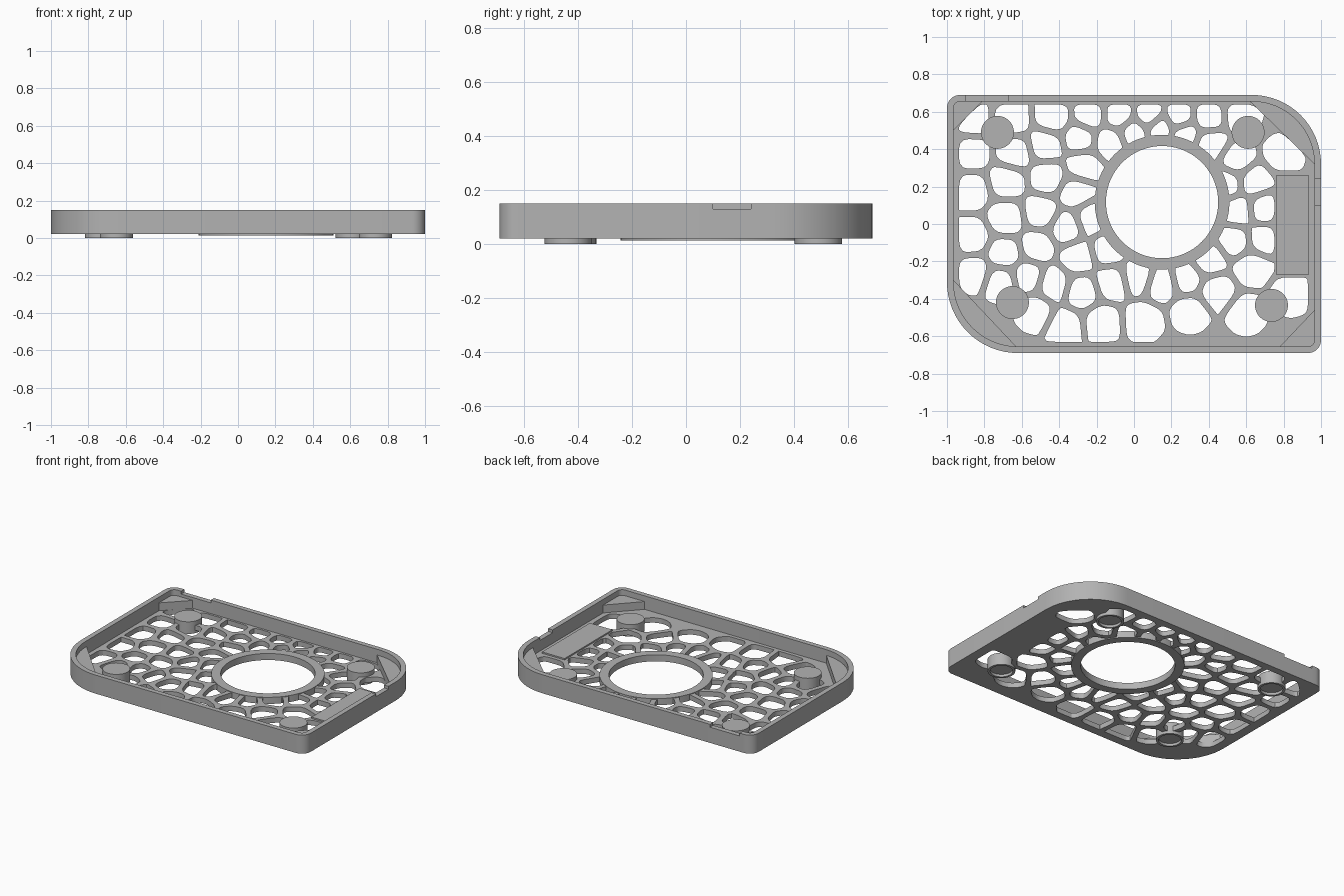
import bpy, bmesh, math
from mathutils import Vector

cube = bpy.data.objects.get("Cube")
if cube:
    bpy.data.objects.remove(cube, do_unlink=True)

grey = bpy.data.materials.new("plain_grey")
grey.use_nodes = True
grey.diffuse_color = (0.45, 0.45, 0.45, 1)
grey.node_tree.nodes["Principled BSDF"].inputs["Base Color"].default_value = grey.diffuse_color

WALL = 0.035
FLOOR_LOW, FLOOR_TOP, RIM = 0.02, 0.055, 0.15
RING_CENTRE = Vector((0.15, 0.117))
parts = []


def add_mesh(name, bm):
    bmesh.ops.remove_doubles(bm, verts=bm.verts, dist=0.0001)
    bmesh.ops.recalc_face_normals(bm, faces=bm.faces)
    mesh = bpy.data.meshes.new(name)
    bm.to_mesh(mesh)
    bm.free()
    mesh.materials.clear()
    mesh.materials.append(grey)
    obj = bpy.data.objects.new(name, mesh)
    bpy.context.collection.objects.link(obj)
    parts.append(obj)
    return obj


def slab(name, loops, low, high):
    """Solid plate from an outer loop and any hole loops."""
    curve = bpy.data.curves.new(name + "_profile", 'CURVE')
    curve.dimensions = '2D'
    curve.fill_mode = 'BOTH'
    curve.extrude = (high - low) / 2
    for loop in loops:
        spline = curve.splines.new('POLY')
        spline.points.add(len(loop) - 1)
        for point, p in zip(spline.points, loop):
            point.co = (p[0], p[1], 0, 1)
        spline.use_cyclic_u = True
    temp = bpy.data.objects.new(name + "_profile", curve)
    bpy.context.collection.objects.link(temp)
    graph = bpy.context.evaluated_depsgraph_get()
    mesh = bpy.data.meshes.new_from_object(temp.evaluated_get(graph))
    bm = bmesh.new()
    bm.from_mesh(mesh)
    for f in bm.faces:
        f.material_index = 0
    bmesh.ops.translate(bm, verts=bm.verts, vec=(0, 0, (low + high) / 2))
    bpy.data.objects.remove(temp, do_unlink=True)
    bpy.data.curves.remove(curve)
    bpy.data.meshes.remove(mesh)
    return add_mesh(name, bm)


def circle(centre, radius, count=64):
    return [Vector((centre[0] + radius * math.cos(math.tau * i / count),
                    centre[1] + radius * math.sin(math.tau * i / count))) for i in range(count)]


def outline(inset):
    """Case outline, two tight and two wide corners, with points at the rim notches."""
    corners = [(1, -1, 0.07, [(1, 0.10), (1, 0.24)]),
               (1, 1, 0.37, [(-0.67, 0.69), (-0.90, 0.69)]),
               (-1, 1, 0.07, []), (-1, -1, 0.38, [])]
    points = []
    for k, (sx, sy, r, extra) in enumerate(corners):
        steps = 16 if r > 0.1 else 8
        for i in range(steps + 1):
            a = math.pi / 2 * (k - 1 + i / steps)
            points.append(Vector((sx * (1 - r) + (r - inset) * math.cos(a),
                                  sy * (0.69 - r) + (r - inset) * math.sin(a))))
        for x, y in extra:
            points.append(Vector((x - inset, y) if x == 1 else (x, y - inset)))
    return points


def clip(poly, at, normal):
    """Keep the part of a convex polygon on the normal's side of a line."""
    result = []
    for i, p in enumerate(poly):
        q = poly[(i + 1) % len(poly)]
        dp, dq = (p - at).dot(normal), (q - at).dot(normal)
        if dp >= 0:
            result.append(p)
        if dp * dq < 0:
            result.append(p.lerp(q, dp / (dp - dq)))
    return result


def soften(poly):
    for _ in range(2):
        poly = [p.lerp(q, t) for p, q in zip(poly, poly[1:] + poly[:1]) for t in (0.2, 0.8)]
    return poly


# Outer wall with two shallow notches in the rim
def rim_height(p):
    right = p.x > 0.9 and 0.10 < p.y < 0.24
    back = p.y > 0.6 and -0.90 < p.x < -0.67
    return RIM - 0.02 if right or back else RIM


bm = bmesh.new()
outer, inner = outline(0), outline(WALL)
count = len(outer)
heights = [rim_height((outer[i] + outer[(i + 1) % count]) / 2) for i in range(count)]


def quad(*corners):
    bm.faces.new([bm.verts.new((p.x, p.y, z)) for p, z in corners])


for i in range(count):
    j = (i + 1) % count
    a, b, c, d, h = outer[i], outer[j], inner[j], inner[i], heights[i]
    quad((a, FLOOR_LOW), (b, FLOOR_LOW), (b, h), (a, h))
    quad((c, FLOOR_LOW), (d, FLOOR_LOW), (d, h), (c, h))
    quad((a, h), (b, h), (c, h), (d, h))
    quad((d, FLOOR_LOW), (c, FLOOR_LOW), (b, FLOOR_LOW), (a, FLOOR_LOW))
    if heights[j] != h:
        quad((b, h), (c, h), (c, heights[j]), (b, heights[j]))
add_mesh("outer_wall", bm)

# Corner blocks cut off by a chord across each corner
chords = {"front_left": ((0.78, -0.655), (0.965, -0.46)),
          "back_left": ((0.965, 0.32), (0.62, 0.655)),
          "back_right": ((-0.81, 0.655), (-0.965, 0.5)),
          "front_right": ((-0.965, -0.3), (-0.63, -0.655))}
limits = []
for name, (a, b) in chords.items():
    a, b = Vector(a), Vector(b)
    normal = Vector((a.y - b.y, b.x - a.x)).normalized()
    limits.append((a, normal))
    slab(name + "_corner_block", [clip(outline(0.02), a, -normal)], 0.03, 0.11)

# Floor with organic cell openings, one seed per cell, in hundredths
seeds = [(-86, 56), (-66, 56), (-43, 57), (-24, 58), (-8, 58), (8, 58), (24, 57), (40, 57), (57, 58),
         (-87, 38), (-64, 38), (-47, 42), (-29, 46), (-13, 44), (0, 49), (14, 51), (27, 48), (41, 43),
         (55, 34), (80, 37), (-87, 18), (-68, 23), (-46, 25), (-27, 31), (50, 22), (64, 23),
         (-87, -7), (-68, 3), (-50, 6), (-31, 17), (56, 7), (69, 8), (-86, -26), (-69, -16),
         (-52, -12), (-36, -2), (-23, 3), (-30, -18), (-14, -14), (54, -9), (69, -8), (-71, -31),
         (-57, -28), (-43, -32), (-28, -36), (-12, -31), (2, -28), (15, -32), (28, -29), (40, -19),
         (63, -23), (44, -36), (-53, -47), (-37, -55), (-17, -53), (5, -52), (30, -47), (60, -48), (84, -38)]
seeds = [Vector(s) / 100 for s in seeds]
X, Y = Vector((1, 0)), Vector((0, 1))
limits += [(-0.935 * X, X), (0.93 * X, -X), (-0.63 * Y, Y), (0.64 * Y, -Y)]
openings = []
for s in seeds:
    cell = circle(s, 0.125, 12)
    for other in seeds:
        if other != s:
            away = (s - other).normalized()
            cell = clip(cell, (s + other) / 2 + away * 0.017, away)
    for at, normal in limits:
        cell = clip(cell, at, normal)
    out = (s - RING_CENTRE).normalized()
    cell = clip(cell, RING_CENTRE + out * 0.337, out)
    if s.x > 0.76:
        side = Y if s.y > 0 else -Y
        cell = clip(cell, side * 0.285, side)
    else:
        cell = clip(cell, X * 0.75, -X)
    if len(cell) > 2:
        openings.append(soften(cell))
slab("floor_grille", [outline(WALL), circle(RING_CENTRE, 0.32)] + openings, FLOOR_LOW, FLOOR_TOP)

# Ring around the large round opening
slab("opening_ring", [circle(RING_CENTRE, 0.36, 96), circle(RING_CENTRE, 0.30, 96)], 0.014, 0.06)

# Raised rectangular pad beside the left wall
slab("side_pad", [[Vector(p) for p in ((0.76, -0.27), (0.935, -0.27), (0.935, 0.26), (0.76, 0.26))]],
     0.03, 0.065)

# Four round feet, each a post with a shallow cup below
for name, at in {"back_right": (-0.73, 0.49), "back_left": (0.61, 0.49),
                 "front_right": (-0.65, -0.42), "front_left": (0.735, -0.435)}.items():
    slab(name + "_post", [circle(at, 0.088, 48)], 0.018, 0.085)
    slab(name + "_foot_rim", [circle(at, 0.088, 48), circle(at, 0.072, 48)], 0, 0.019)

# Smooth curved sides, keep edges crisp
bpy.ops.object.select_all(action='DESELECT')
for obj in parts:
    obj.select_set(True)
bpy.context.view_layer.objects.active = parts[0]
bpy.ops.object.shade_smooth_by_angle(angle=math.radians(30))
